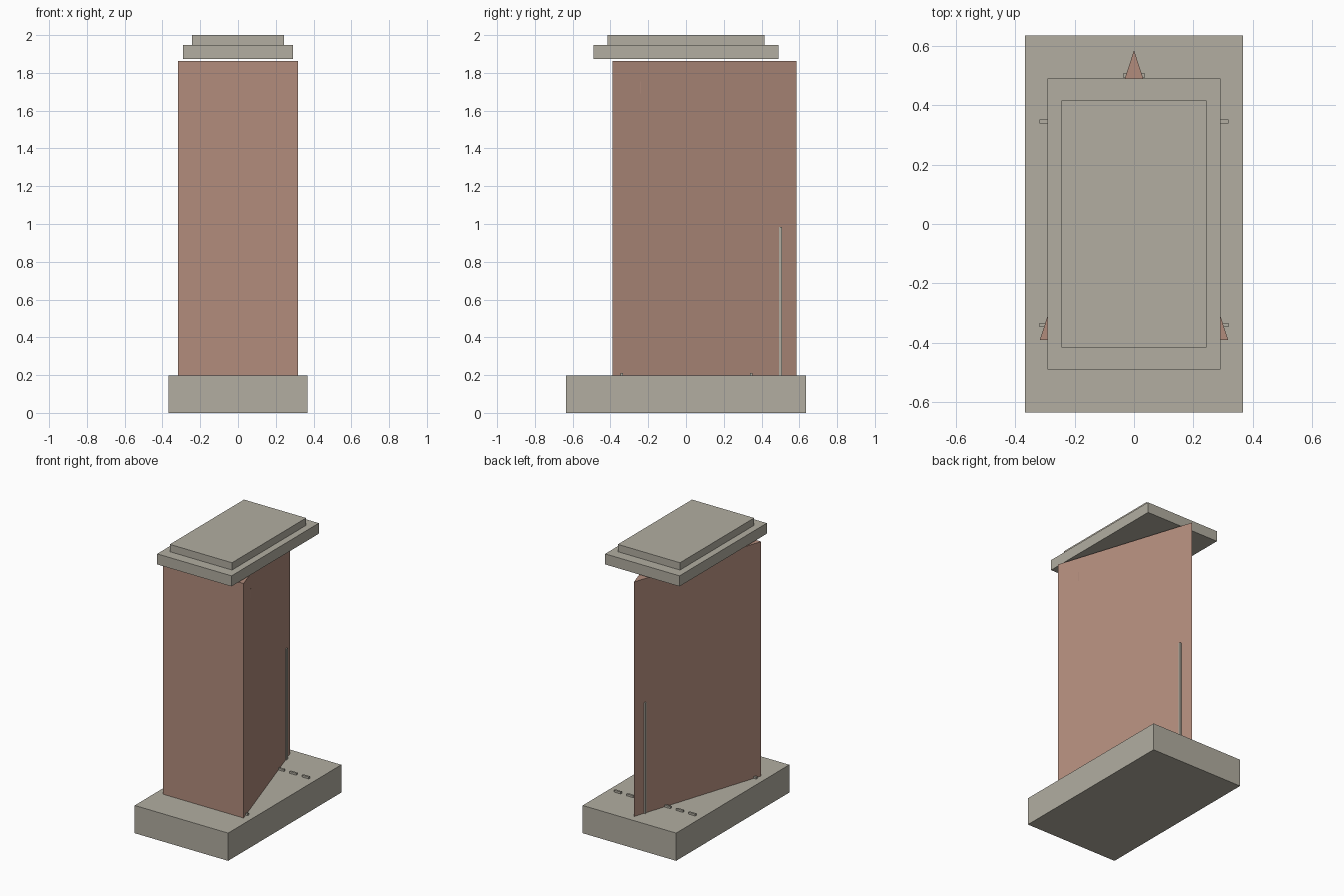
import bpy, bmesh

cube = bpy.data.objects.get("Cube")
if cube:
    bpy.data.objects.remove(cube, do_unlink=True)


def make_material(name, colour):
    mat = bpy.data.materials.new(name)
    mat.use_nodes = True
    mat.diffuse_color = colour
    mat.node_tree.nodes["Principled BSDF"].inputs["Base Color"].default_value = colour
    return mat


stone = make_material("grey_stone", (0.445, 0.423, 0.356, 1))
brick = make_material("brick_red", (0.445, 0.262, 0.202, 1))


def prism(name, outline, z0, z1, mat):
    """Extrude a counter-clockwise floor outline from z0 up to z1."""
    bm = bmesh.new()
    face = bm.faces.new([bm.verts.new((x, y, z0)) for x, y in outline])
    top = bmesh.ops.extrude_face_region(bm, geom=[face])["geom"]
    verts = [g for g in top if isinstance(g, bmesh.types.BMVert)]
    bmesh.ops.translate(bm, verts=verts, vec=(0, 0, z1 - z0))
    bmesh.ops.recalc_face_normals(bm, faces=bm.faces)
    mesh = bpy.data.meshes.new(name)
    bm.to_mesh(mesh)
    bm.free()
    mesh.materials.append(mat)
    obj = bpy.data.objects.new(name, mesh)
    bpy.context.collection.objects.link(obj)
    return obj


def box(name, x, y, half_x, half_y, z0, z1, mat):
    corners = [(x + sx * half_x, y + sy * half_y)
               for sx, sy in ((-1, -1), (1, -1), (1, 1), (-1, 1))]
    return prism(name, corners, z0, z1, mat)


# Plinth and the floating two-step cap
box("plinth", 0, 0, 0.367, 0.635, 0, 0.197, stone)
box("cap_lower", 0, 0, 0.292, 0.49, 1.873, 1.948, stone)
box("cap_upper", 0, 0, 0.244, 0.416, 1.948, 2.0, stone)

# Wedge-shaped tower with its sharp edge at the back
prism("tower", [(-0.317, -0.39), (0.317, -0.39), (0, 0.585)], 0.197, 1.862, brick)

# Tall thin bar passing through the back edge
box("back_bar", 0, 0.5, 0.036, 0.008, 0.197, 0.985, stone)

# Rows of small studs on the plinth
for row, y in (("front", -0.34), ("back", 0.345)):
    for i in range(-3, 4):
        box(f"{row}_stud_{i + 4}", i * 0.0975, y, 0.026, 0.007, 0.19, 0.211, stone)

# Narrow sliver showing through the left wall
box("wall_sliver", 0.262, -0.24, 0.007, 0.002, 1.69, 1.755, brick)
